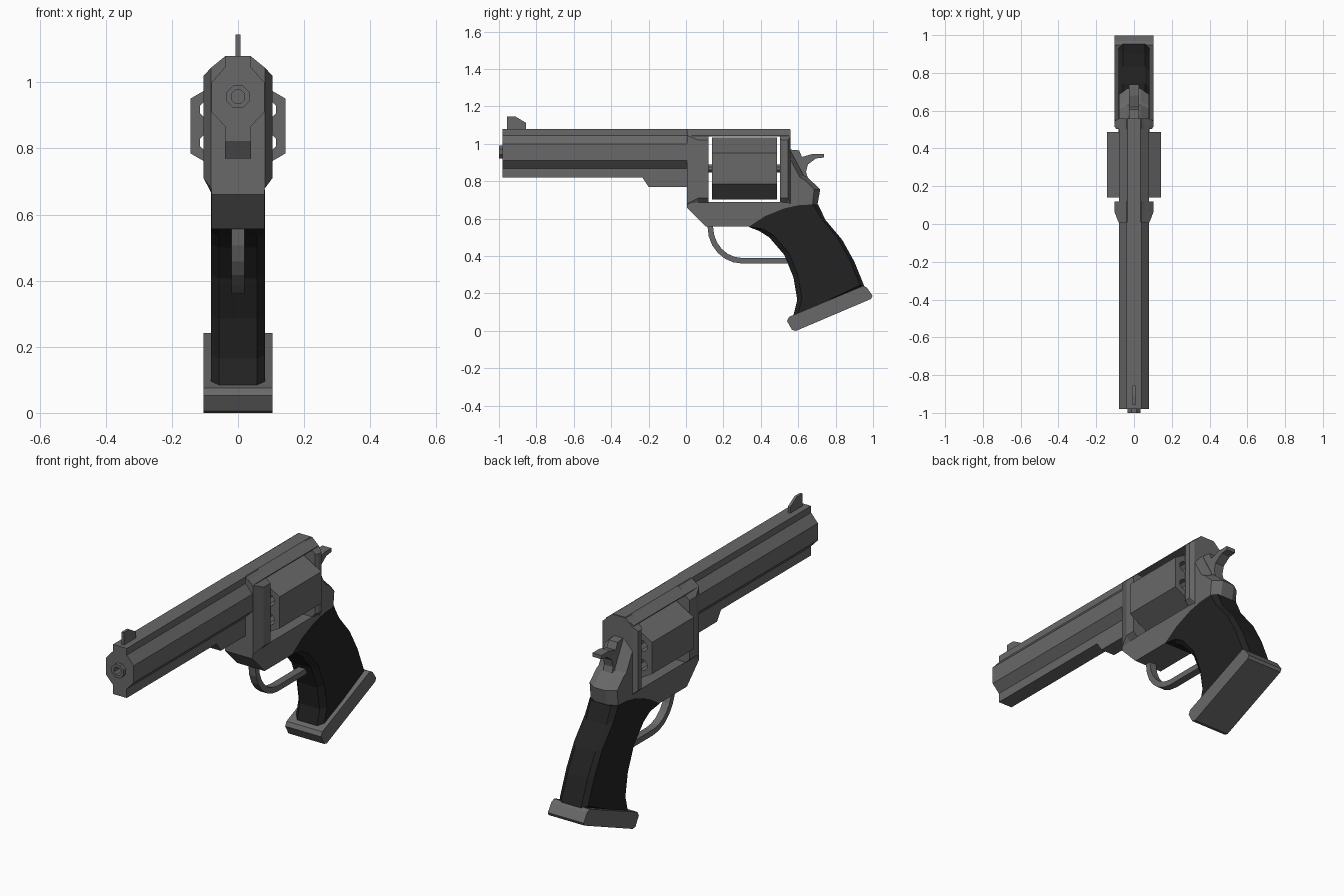
import bpy, bmesh, math

if "Cube" in bpy.data.objects:
    bpy.data.objects.remove(bpy.data.objects["Cube"], do_unlink=True)


def material(name, rgb):
    m = bpy.data.materials.new(name)
    m.use_nodes = True
    m.diffuse_color = (*rgb, 1)
    m.node_tree.nodes["Principled BSDF"].inputs["Base Color"].default_value = (*rgb, 1)
    return m


STEEL = material("gunmetal_gray", (0.14, 0.14, 0.14))
BLACK = material("grip_black", (0.016, 0.016, 0.016))


def loft(name, rings, mat=STEEL):
    """Skin equal-length rings of 3D points and cap both ends."""
    bm = bmesh.new()
    loops = [[bm.verts.new(p) for p in ring] for ring in rings]
    for a, b in zip(loops, loops[1:]):
        for i in range(len(a)):
            j = (i + 1) % len(a)
            bm.faces.new((a[i], a[j], b[j], b[i]))
    bm.faces.new(loops[0])
    bm.faces.new(loops[-1])
    bmesh.ops.recalc_face_normals(bm, faces=bm.faces)
    me = bpy.data.meshes.new(name)
    bm.to_mesh(me)
    bm.free()
    me.materials.append(mat)
    ob = bpy.data.objects.new(name, me)
    bpy.context.collection.objects.link(ob)
    return ob


def prism(name, layers, mat=STEEL):
    """Mirror (half width, side profile) layers across x, outermost first."""
    layers = [(-w, p) for w, p in layers] + [(w, p) for w, p in reversed(layers)]
    return loft(name, [[(x, y, z) for y, z in p] for x, p in layers], mat)


def sections(name, parts):
    """Loft mirrored cross-sections, each (y, right half from top to bottom)."""
    return loft(name, [[(x, y, z) for x, z in h] + [(-x, y, z) for x, z in reversed(h)]
                       for y, h in parts])


def rod(name, radius, y0, y1, z, sides=8, x=0, turn=0.5):
    ang = [(i + turn) * math.tau / sides for i in range(sides)]
    return loft(name, [[(x + radius * math.sin(a), y, z + radius * math.cos(a))
                        for a in ang] for y in (y0, y1)])


def cut(ob, cutters):
    for c in cutters:
        mod = ob.modifiers.new("cut", "BOOLEAN")
        mod.object, mod.operation, mod.solver = c, "DIFFERENCE", "EXACT"
    deps = bpy.context.evaluated_depsgraph_get()
    ob.data = bpy.data.meshes.new_from_object(ob.evaluated_get(deps))
    ob.modifiers.clear()
    for c in cutters:
        bpy.data.objects.remove(c, do_unlink=True)


# Barrel with top rib and lower rib
BORE = 0.957
half = [(0.04, 1.08), (0.04, 1.045), (0.08, 1.0), (0.08, 0.91), (0.04, 0.868), (0.04, 0.82)]
barrel = sections("barrel", [(-0.98, half), (0.01, half)])
cut(barrel, [rod("bore_cutter", 0.022, -1.1, -0.85, BORE)])
muzzle = rod("muzzle", 0.037, -1.0, -0.97, BORE)
cut(muzzle, [rod("bore_cutter", 0.022, -1.1, -0.9, BORE)])
prism("barrel_lug", [(0.04, [(-0.235, 0.822), (-0.2, 0.77), (0.01, 0.77), (0.01, 0.822)])])
prism("front_sight", [(0.007, [(-0.957, 1.07), (-0.957, 1.145), (-0.91, 1.145),
                               (-0.855, 1.112), (-0.855, 1.07)])])

# Frame: chamfered along the top and the rear, with an open window
belly = [(0.005, 0.66), (0.107, 0.557), (0.34, 0.557), (0.42, 0.59), (0.525, 0.63), (0.6, 0.645)]
core = [(0.555, 1.08), (0.005, 1.08)] + belly + [
    (0.7, 0.66), (0.718, 0.757), (0.65, 0.82), (0.63, 0.83), (0.555, 0.97)]
side = [(0.55, 1.045), (0.005, 1.045)] + belly + [
    (0.675, 0.66), (0.685, 0.757), (0.63, 0.81), (0.61, 0.82), (0.55, 0.93)]
frame = prism("frame", [(0.08, side), (0.035, core)])
opening = [(0.12, 0.69), (0.503, 0.69), (0.503, 1.04), (0.12, 1.04)]
cut(frame, [prism("window_cutter", [(0.3, opening)])])


# Swelling posts before and behind the window
def post(y, width, top, low, foot):
    return (y, [(0.04, 1.078), (width, top), (width, low), (0.078, foot)])


sections("front_post", [post(0.007, 0.081, 1.045, 0.68, 0.66), post(0.065, 0.104, 1.02, 0.71, 0.685),
                        post(0.12, 0.104, 1.02, 0.71, 0.685)])
sections("rear_post", [post(0.503, 0.095, 1.025, 0.71, 0.69), post(0.518, 0.104, 1.02, 0.71, 0.685),
                       post(0.545, 0.104, 1.02, 0.71, 0.685), post(0.558, 0.081, 1.04, 0.69, 0.675)])

# Six-sided cylinder with chambers
AXLE = 0.868
drum = rod("cylinder", 0.166, 0.14, 0.487, AXLE, sides=6, turn=0)
chambers = []
for i in range(6):
    a = i * math.tau / 6
    chambers.append(rod("chamber_cutter", 0.03, 0.1, 0.6, AXLE + 0.1 * math.cos(a),
                        x=0.1 * math.sin(a)))
cut(drum, chambers)
rod("cylinder_pin", 0.022, 0.11, 0.51, AXLE)

# Hammer
prism("hammer", [(0.026, [
    (0.55, 0.97), (0.605, 0.965), (0.62, 0.93), (0.68, 0.947), (0.738, 0.947), (0.738, 0.927),
    (0.695, 0.922), (0.652, 0.89), (0.642, 0.85), (0.652, 0.815), (0.55, 0.8)])])

# Trigger guard: quarter bend running into a straight bar
GUARD_Y, GUARD_Z = 0.3, 0.557


def bend(r_y, r_z):
    pts = [(GUARD_Y - r_y * math.cos(a), GUARD_Z - r_z * math.sin(a))
           for a in (i * math.pi / 12 for i in range(7))]
    return [(pts[0][0], GUARD_Z + 0.02)] + pts + [(0.6, GUARD_Z - r_z)]


prism("trigger_guard", [(0.02, bend(0.185, 0.197) + bend(0.155, 0.167)[::-1])])

# Grip: curved profile with chamfered front and back edges
crown = [(0.605, 0.672), (0.525, 0.655), (0.42, 0.612)]
front = [(0.335, 0.556), (0.39, 0.535), (0.445, 0.5), (0.525, 0.407), (0.575, 0.285),
         (0.595, 0.165), (0.572, 0.075)]
back = [(0.955, 0.235), (0.9, 0.37), (0.835, 0.487), (0.745, 0.594), (0.706, 0.677)]
shift = lambda pts, d: [(y + d, z + abs(d) * 0.4) for y, z in pts]
prism("grip", [(0.082, crown + front[:1] + shift(front[1:], 0.025) + shift(back[:-1], -0.025)
                + [(0.68, 0.676)]),
               (0.058, crown + front + back)], BLACK)

# Butt plate
prism("butt_plate", [(0.104, [(0.54, 0.053), (0.551, 0.075), (0.947, 0.241), (0.968, 0.23),
                              (0.998, 0.187), (0.99, 0.171), (0.588, 0), (0.567, 0.005)])])
